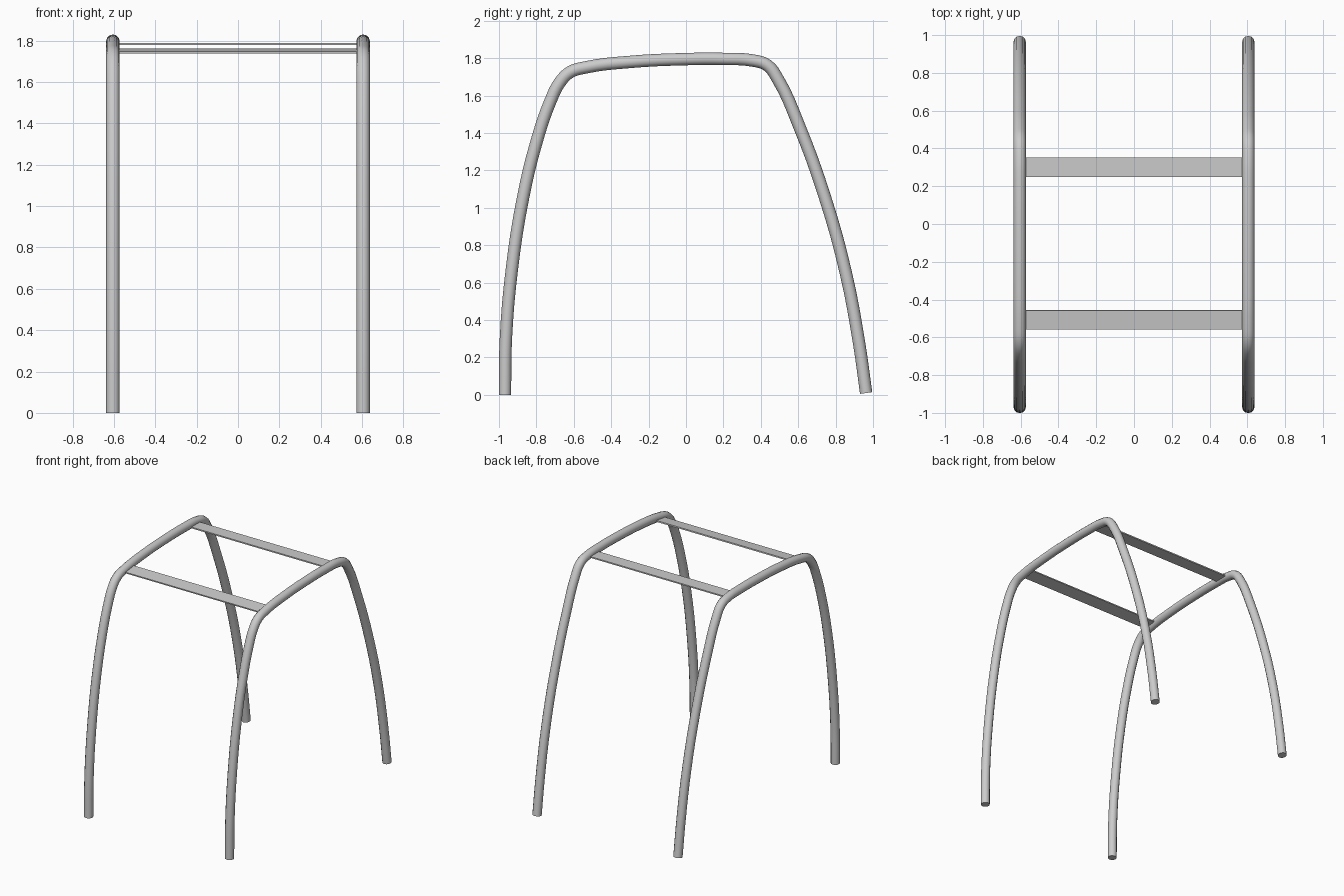
import bpy, math

if "Cube" in bpy.data.objects:
    bpy.data.objects.remove(bpy.data.objects["Cube"])

# Centre line of one bent tube in the side plane (y, z)
PATH = [(-0.968, 0.0), (-0.963, 0.3), (-0.93, 0.68), (-0.872, 1.05), (-0.80, 1.35),
        (-0.725, 1.57), (-0.675, 1.67), (-0.62, 1.725), (-0.54, 1.75), (-0.3, 1.78),
        (0.0, 1.795), (0.2, 1.796), (0.36, 1.787), (0.435, 1.762), (0.49, 1.69),
        (0.60, 1.45), (0.745, 1.05), (0.855, 0.65), (0.925, 0.28), (0.963, 0.01)]
TUBE_X = 0.605


def bent_tube(name, x):
    cu = bpy.data.curves.new(name, 'CURVE')
    cu.dimensions = '3D'
    cu.resolution_u = 4
    cu.bevel_depth = 0.033
    cu.bevel_resolution = 4
    cu.use_fill_caps = True
    sp = cu.splines.new('BEZIER')
    sp.bezier_points.add(len(PATH) - 1)
    for bp, (y, z) in zip(sp.bezier_points, PATH):
        bp.co = (x, y, z)
        bp.handle_left_type = bp.handle_right_type = 'AUTO'
    ob = bpy.data.objects.new(name, cu)
    bpy.context.collection.objects.link(ob)
    # turn into a mesh with smooth walls and sharp end rims
    bpy.ops.object.select_all(action='DESELECT')
    ob.select_set(True)
    bpy.context.view_layer.objects.active = ob
    bpy.ops.object.convert(target='MESH')
    bpy.ops.object.shade_smooth_by_angle(angle=math.radians(40))


def slat(name, y, z, tilt):
    bpy.ops.mesh.primitive_cube_add(size=1, location=(0, y, z), rotation=(tilt, 0, 0))
    ob = bpy.context.object
    ob.name = name
    ob.scale = (2 * TUBE_X - 0.03, 0.103, 0.01)


# Two side frames
bent_tube("left_frame", -TUBE_X)
bent_tube("right_frame", TUBE_X)

# Flat cross slats between the frames
slat("front_slat", -0.508, 1.75, math.radians(7))
slat("rear_slat", 0.30, 1.785, 0)
